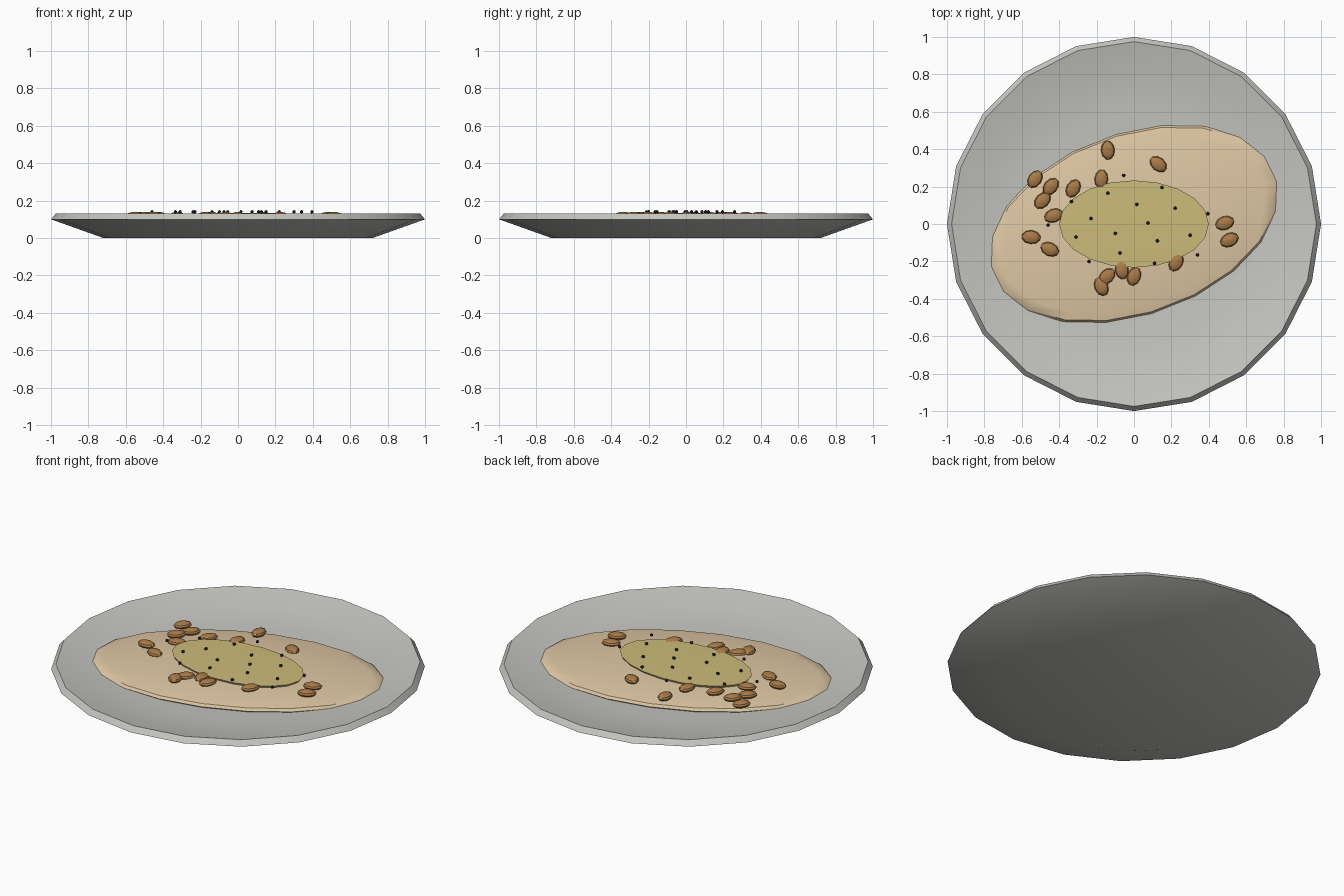
import bpy, bmesh, math
from mathutils import Matrix

if "Cube" in bpy.data.objects:
    bpy.data.objects.remove(bpy.data.objects["Cube"])


def material(name, rgb):
    m = bpy.data.materials.new(name)
    m.diffuse_color = (*rgb, 1)
    m.use_nodes = True
    m.node_tree.nodes["Principled BSDF"].inputs["Base Color"].default_value = m.diffuse_color
    return m


PLATE = material("stoneware_grey", (0.56, 0.56, 0.53))
BREAD = material("baked_tan", (0.74, 0.58, 0.37))
SAUCE = material("sauce_yellow", (0.60, 0.50, 0.19))
BEAN = material("bean_brown", (0.40, 0.20, 0.065))
PEPPER = material("pepper_black", (0.03, 0.03, 0.04))


def finish(bm, name, mat, angle=None):
    bmesh.ops.recalc_face_normals(bm, faces=bm.faces)
    me = bpy.data.meshes.new(name)
    bm.to_mesh(me)
    bm.free()
    ob = bpy.data.objects.new(name, me)
    bpy.context.collection.objects.link(ob)
    me.materials.append(mat)
    if angle:
        bpy.ops.object.select_all(action='DESELECT')
        ob.select_set(True)
        bpy.context.view_layer.objects.active = ob
        bpy.ops.object.shade_smooth_by_angle(angle=math.radians(angle))
    return ob


def lathe(name, profile, mat, sx=1, sy=1, sides=20, phase=0, turn=0, angle=30):
    """Closed elliptical lathe; the profile starts and ends on the axis (r = 0)."""
    bm = bmesh.new()
    rings = []
    for r, z in profile:
        if r == 0:
            rings.append([bm.verts.new((0, 0, z))] * sides)
        else:
            rings.append([bm.verts.new((r * sx * math.cos(phase + 2 * math.pi * i / sides),
                                        r * sy * math.sin(phase + 2 * math.pi * i / sides), z))
                          for i in range(sides)])
    for a, b in zip(rings, rings[1:]):
        for i in range(sides):
            j = (i + 1) % sides
            bm.faces.new(list(dict.fromkeys((a[i], a[j], b[j], b[i]))))
    bmesh.ops.rotate(bm, verts=bm.verts, matrix=Matrix.Rotation(turn, 3, 'Z'))
    return finish(bm, name, mat, angle)


# Shallow dish with a chamfered rim
lathe("plate", [(0, 0), (0.72, 0), (1, 0.10), (0.975, 0.13),
                (0.80, 0.09), (0.60, 0.072), (0, 0.062)], PLATE)

# Oval flatbread, slightly domed
lathe("flatbread", [(0, 0.064), (0.97, 0.066), (1, 0.078), (0.98, 0.093),
                    (0.9, 0.101), (0.5, 0.12), (0, 0.125)], BREAD,
      0.81, 0.485, phase=math.radians(-5), turn=math.radians(19.5), angle=40)

# Pool of sauce
lathe("sauce", [(0, 0.118), (0.98, 0.118), (1, 0.13), (0, 0.135)], SAUCE, 0.4, 0.233)

# Beans: x, y, heading in degrees
BEANS = [(-.14, .395, 95), (.13, .32, 140), (-.53, .24, 55), (-.445, .2, 50),
         (-.49, .125, 45), (-.325, .19, 60), (-.175, .24, 85), (-.43, .045, 20),
         (-.55, -.07, 175), (-.45, -.135, 155), (.485, .005, 20), (.51, -.085, 25),
         (-.175, -.335, 115), (-.145, -.28, 45), (-.065, -.245, 100),
         (0, -.28, 70), (.225, -.205, 60)]
bm = bmesh.new()
for x, y, a in BEANS:
    m = (Matrix.Translation((x, y, 0.12)) @ Matrix.Rotation(math.radians(a), 4, 'Z')
         @ Matrix.Diagonal((0.052, 0.037, 0.02, 1)))
    bmesh.ops.create_uvsphere(bm, u_segments=10, v_segments=6, radius=1, matrix=m)
finish(bm, "beans", BEAN, 35)

# Pepper specks
SPECKS = [(-.055, .26), (-.14, .165), (.15, .195), (-.335, .12), (.015, .105),
          (.22, .085), (.395, .055), (-.46, -.005), (-.23, .03), (.075, .005),
          (-.31, -.07), (-.1, -.05), (.3, -.06), (.125, -.09), (-.075, -.155),
          (.11, -.21), (.34, -.165), (-.24, -.2)]
bm = bmesh.new()
for x, y in SPECKS:
    bmesh.ops.create_icosphere(bm, subdivisions=1, radius=0.01,
                               matrix=Matrix.Translation((x, y, 0.14)))
finish(bm, "pepper_specks", PEPPER)
